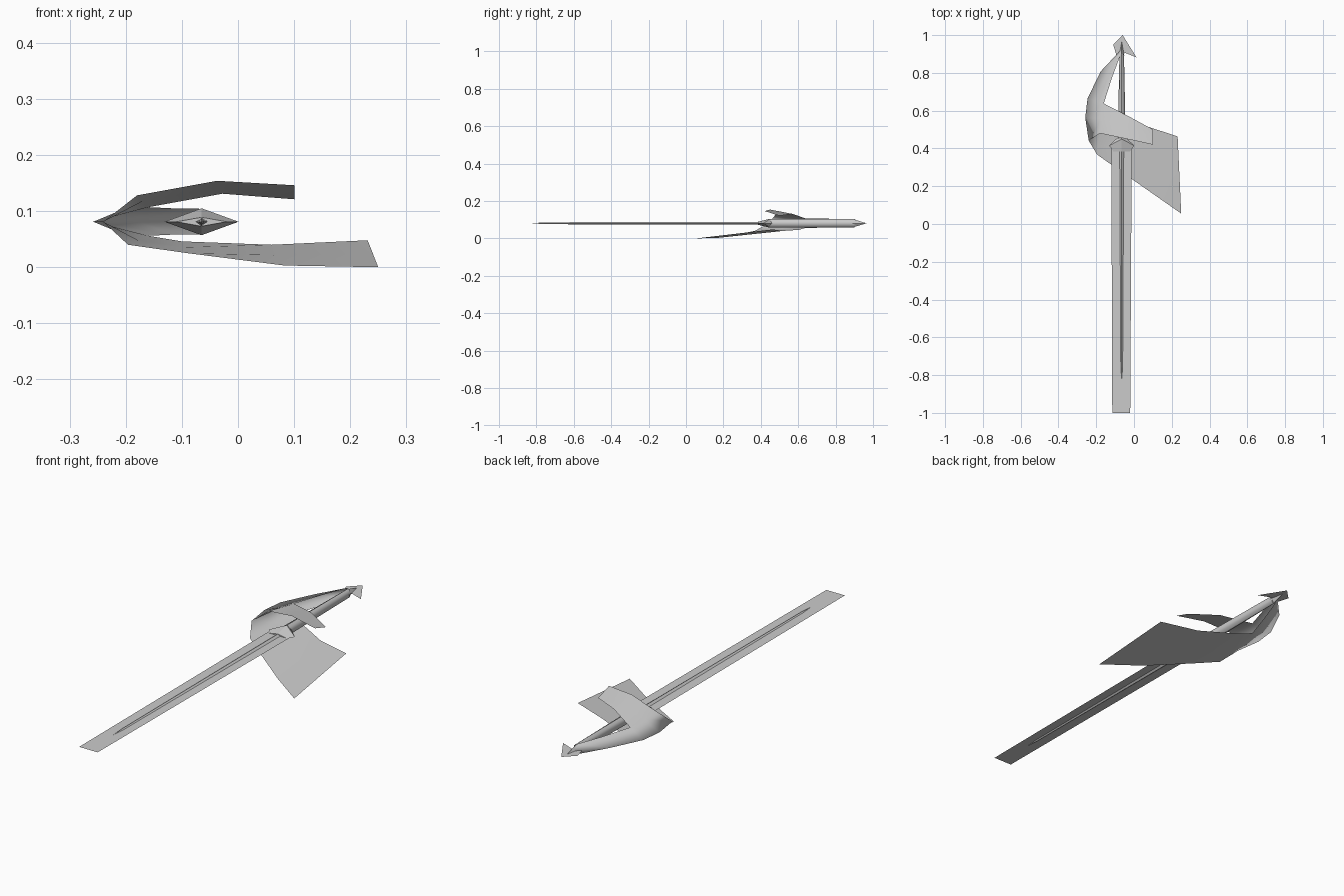
import bpy, bmesh, math
from mathutils import Vector

cube = bpy.data.objects.get("Cube")
if cube:
    bpy.data.objects.remove(cube, do_unlink=True)

CX, CZ = -0.065, 0.081   # long axis of the sword

steel = bpy.data.materials.new("plain grey")
steel.use_nodes = True
GREY = (0.6, 0.6, 0.6, 1)
steel.diffuse_color = GREY
steel.node_tree.nodes["Principled BSDF"].inputs["Base Color"].default_value = GREY


def finish(name, bm, smooth=None):
    """Turn a bmesh into an object, with optional smoothing angle in degrees."""
    bmesh.ops.remove_doubles(bm, verts=bm.verts, dist=0.0005)
    mesh = bpy.data.meshes.new(name)
    bm.to_mesh(mesh)
    bm.free()
    obj = bpy.data.objects.new(name, mesh)
    bpy.context.collection.objects.link(obj)
    mesh.materials.append(steel)
    if smooth:
        bpy.ops.object.select_all(action='DESELECT')
        obj.select_set(True)
        bpy.context.view_layer.objects.active = obj
        bpy.ops.object.shade_smooth_by_angle(angle=math.radians(smooth))
    return obj


def plate(name, outline):
    """Flat sheet on the middle plane."""
    bm = bmesh.new()
    face = bm.faces.new([bm.verts.new((x, y, CZ)) for x, y in outline])
    face.normal_update()
    if face.normal.z < 0:
        face.normal_flip()
    return finish(name, bm)


def loft(name, rings, sides=4, smooth=None):
    """Join rings (y of sides, y of top, half width, half height) along the axis."""
    bm = bmesh.new()
    rows = []
    for y_side, y_top, hx, hz in rings:
        row = []
        for i in range(sides):
            a = math.tau * i / sides
            y = y_side + (y_top - y_side) * abs(math.sin(a))
            row.append(bm.verts.new((CX + hx * math.cos(a), y, CZ + hz * math.sin(a))))
        rows.append(row)
    for a, b in zip(rows, rows[1:]):
        for i in range(sides):
            j = (i + 1) % sides
            bm.faces.new((a[i], a[j], b[j], b[i]))
    bm.faces.new(rows[0])
    bm.faces.new(rows[-1])
    bmesh.ops.remove_doubles(bm, verts=bm.verts, dist=0.0005)
    bmesh.ops.recalc_face_normals(bm, faces=bm.faces)
    return finish(name, bm, smooth)


def sheet(bm, rows):
    """Skin a grid of points given as rows of equal length."""
    grid = [[bm.verts.new(p) for p in row] for row in rows]
    for a, b in zip(grid, grid[1:]):
        for i in range(len(a) - 1):
            bm.faces.new((a[i], a[i + 1], b[i + 1], b[i]))


def station(front, back):
    """Front, middle and back point across a guard arm."""
    f, b = Vector(front), Vector(back)
    return [f, (f + b) / 2, b]


# Blade with its raised centre ridge
plate("blade", [(-0.115, -1), (-0.02, -1), (-0.012, 0.40), (-0.12, 0.40)])
loft("blade_ridge", [(-0.82, -0.82, 0.0001, 0.0001), (-0.76, -0.76, 0.005, 0.005),
                     (0.40, 0.40, 0.011, 0.008)])

# Diamond collar, grip and pommel
loft("collar", [(0.385, 0.385, 0.045, 0.008), (0.415, 0.45, 0.066, 0.024),
                (0.46, 0.46, 0.02, 0.022)])
loft("grip", [(0.45, 0.45, 0.021, 0.023), (0.90, 0.90, 0.012, 0.022)], 8, 50)
loft("pommel_cone", [(0.89, 0.89, 0.014, 0.023), (0.965, 0.965, 0.0001, 0.0001)])
plate("pommel_arrow", [(-0.06, 1.0), (-0.11, 0.95), (-0.094, 0.896),
                       (-0.045, 0.905), (0.013, 0.882)])

# Hand guard: a folded shell with two arms, narrowing into a strand to the pommel
spine = [(-0.24, 0.442, CZ), (-0.258, 0.563, CZ), (-0.246, 0.664, CZ),
         (-0.177, 0.807, CZ), (-0.066, 0.925, CZ)]
upper_arm = [station((-0.18, 0.48, 0.128), (-0.16, 0.638, 0.107)),
             station((-0.037, 0.45, 0.154), (-0.028, 0.57, 0.131)),
             station((0.101, 0.42, 0.146), (0.101, 0.50, 0.121))]
lower_arm = [station((-0.196, 0.368, 0.040), (-0.16, 0.638, 0.056)),
             station((-0.09, 0.293, 0.025), (-0.10, 0.605, 0.046)),
             station((0.083, 0.172, 0.003), (0.06, 0.52, 0.040)),
             station((0.25, 0.055, 0.0), (0.231, 0.463, 0.048))]
guard = bmesh.new()
for arm, edge_z in ((upper_arm, 0.105), (lower_arm, 0.058)):
    sheet(guard, [spine[:3]] + arm)
    inner = [arm[0][2], (-0.118, 0.77, edge_z), (-0.07, 0.90, edge_z)]
    sheet(guard, [spine[2:], inner])
bmesh.ops.remove_doubles(guard, verts=guard.verts, dist=0.0005)
bmesh.ops.recalc_face_normals(guard, faces=guard.faces)
finish("hand_guard", guard, 170)
